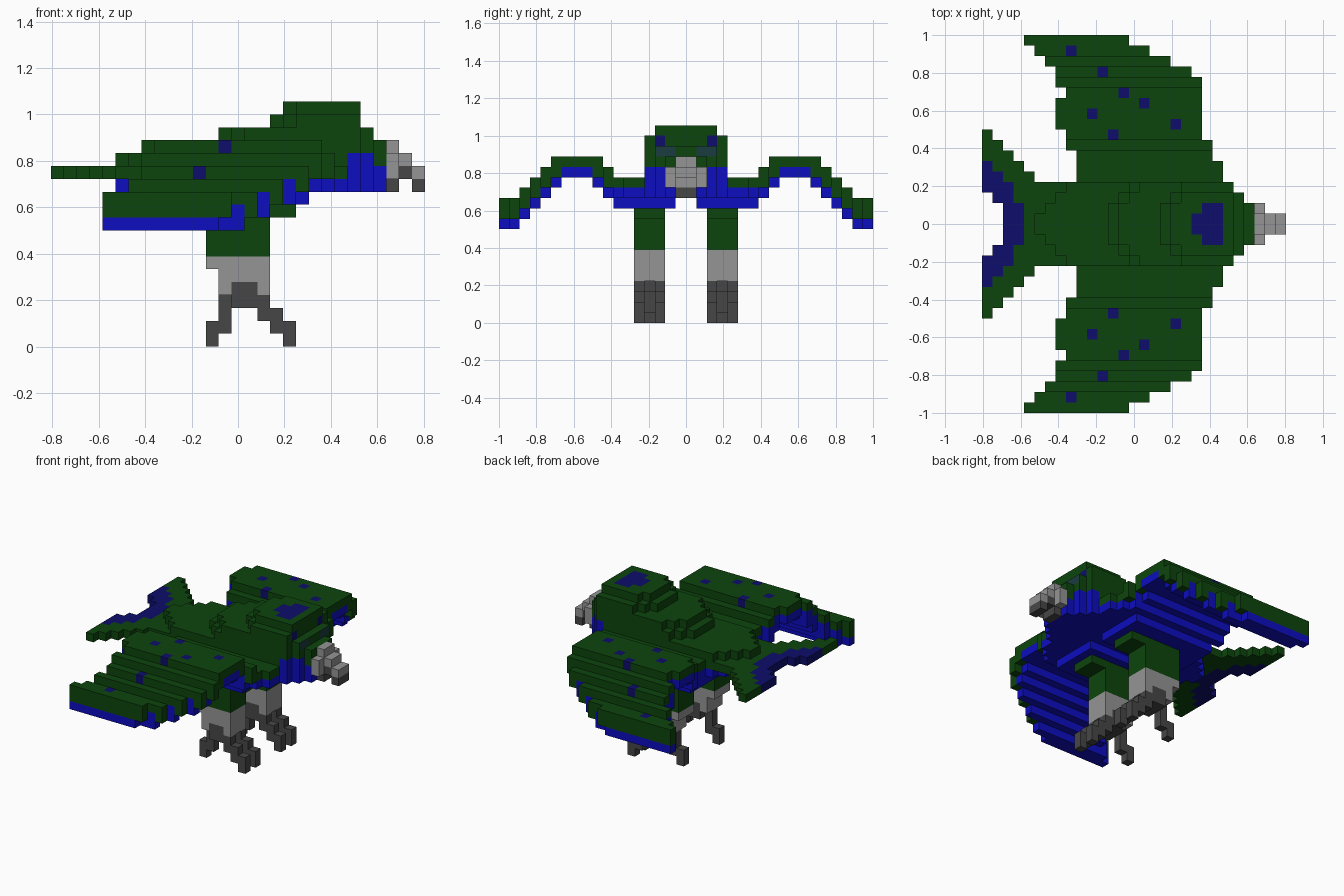
import bpy
import bmesh
from mathutils import Vector

cube = bpy.data.objects.get("Cube")
if cube:
    bpy.data.objects.remove(cube, do_unlink=True)

U = 1 / 18          # edge of one block
COLOURS = {
    "green": (0.004, 0.06, 0.004),
    "blue": (0.004, 0.004, 0.53),
    "navy": (0.004, 0.004, 0.147),
    "teal": (0.01, 0.045, 0.05),
    "light_grey": (0.30, 0.30, 0.30),
    "dark_grey": (0.062, 0.062, 0.062),
}
MATS = {}
for name, rgb in COLOURS.items():
    m = bpy.data.materials.new(name)
    m.use_nodes = True
    m.diffuse_color = (*rgb, 1)
    m.node_tree.nodes["Principled BSDF"].inputs["Base Color"].default_value = (*rgb, 1)
    MATS[name] = m
NAMES = list(COLOURS)


def fill(cells, colour, xs, ys, zs):
    """Fill an inclusive range of blocks with one colour."""
    for i in range(xs[0], xs[1] + 1):
        for k in range(ys[0], ys[1] + 1):
            for z in range(zs[0], zs[1] + 1):
                cells[i, k, z] = colour


def build(name, cells):
    """Turn half a block model into a mesh of its outer faces, mirrored in y."""
    bm = bmesh.new()
    for (i, k, z), colour in cells.items():
        centre = Vector((i - 14, k + 0.5, z + 0.5))
        for axis in range(3):
            for sign in (-1, 1):
                near = [i, k, z]
                near[axis] += sign
                if tuple(near) in cells or near[1] < 0:
                    continue
                n, a, b = Vector(), Vector(), Vector()
                n[axis] = sign / 2
                a[(axis + 1) % 3] = 0.5
                b[(axis + 2) % 3] = sign / 2
                c = centre + n
                quad = [c - a - b, c + a - b, c + a + b, c - a + b]
                f = bm.faces.new([bm.verts.new(p * U) for p in quad])
                # eye tint shows only on the face looking forward
                hidden = colour == "teal" and not (axis == 0 and sign > 0)
                f.material_index = NAMES.index("green" if hidden else colour)
    bmesh.ops.remove_doubles(bm, verts=bm.verts, dist=U / 100)
    mesh = bpy.data.meshes.new(name)
    bm.to_mesh(mesh)
    bm.free()
    for n in NAMES:
        mesh.materials.append(MATS[n])
    ob = bpy.data.objects.new(name, mesh)
    bpy.context.collection.objects.link(ob)
    mod = ob.modifiers.new("mirror", 'MIRROR')
    mod.use_axis = (False, True, False)
    mod.merge_threshold = U / 100


# Wings: per row outwards, trailing edge, leading edge and top height
wings = {}
back = [9, 9, 9, 8, 8, 7, 7, 7, 8, 7, 7, 6, 5, 4]
lead = [22, 22, 21, 21, 20, 20, 20, 20, 20, 20, 19, 17, 15, 13]
tops = [14, 14, 14, 15, 16, 16, 16, 16, 16, 15, 14, 13, 12, 12]
for n, (x0, x1, top) in enumerate(zip(back, lead, tops)):
    k = n + 4
    row = (k, k)
    fill(wings, "green", (x0, x1), row, (top - 1, top - 1))
    fill(wings, "blue", (x0, x1), row, (top - 2, top - 2))
    if k in (7, 8) or k >= 12:      # green rim on the leading edge
        wings[x1, k, top - 2] = "green"
    if not 9 <= k <= 11:            # lower step of the underside
        end = 19 if k <= 6 else x1 - 1
        fill(wings, "blue", (x0, end), row, (top - 3, top - 3))
    if k == 17:                     # wing tip
        fill(wings, "green", (x0, x1), row, (top - 2, top - 2))
# Wing spots
for i, k in ((8, 16), (11, 14), (13, 12), (15, 11), (10, 10), (12, 8), (18, 9)):
    wings[i, k, tops[k - 4] - 1] = "navy"
build("wings", wings)

# Body and head: stacked layers that narrow upwards
body = {}
ends = [25, 25, 24, 23]
layers = {12: 5, 13: 5, 14: 5, 15: 12, 16: 13, 17: 17, 18: 18}
for z, start in layers.items():
    for k in range(3 if z == 18 else 4):
        x0 = start + (k if z < 15 else max(0, k - 1))
        limit = 25 if z < 16 else 24 if z == 16 else 23
        x1 = min(ends[k], limit)
        fill(body, "blue" if z == 12 else "green", (x0, x1), (k, k), (z, z))
fill(body, "blue", (9, 19), (1, 3), (11, 11))
# Cheeks, crown patch and eyes
for (i, k, z) in list(body):
    if (i >= 23 and k >= 2 and z in (13, 14)) or (i == 25 and z == 13):
        body[i, k, z] = "blue"
fill(body, "navy", (21, 22), (0, 1), (18, 18))
body[20, 0, 18] = "navy"
body[23, 2, 17] = "navy"
fill(body, "teal", (24, 24), (1, 2), (16, 16))
build("body_and_head", body)

# Tail: one block thick fan with a dark trailing edge
tail = {}
tail_start = [2, 2, 1, 0, 0, 0, 0, 0, 0]
tail_end = [4, 5, 6, 7, 4, 3, 2, 1, 0]
dark_end = [3, 3, 2, 2, 1, 0, -1, -1, -1]
for k, (x0, x1, d) in enumerate(zip(tail_start, tail_end, dark_end)):
    fill(tail, "green", (x0, x1), (k, k), (13, 13))
    fill(tail, "navy", (x0, d), (k, k), (13, 13))
build("tail", tail)

# Beak
beak = {}
fill(beak, "light_grey", (26, 26), (0, 1), (13, 14))
beak[26, 0, 15] = beak[27, 0, 14] = beak[28, 0, 13] = "light_grey"
beak[26, 0, 12] = beak[27, 0, 13] = beak[28, 0, 12] = "dark_grey"
build("beak", beak)

# Legs: feathered thigh, shin and ankle
legs = {}
WIDE = (2, 4)
fill(legs, "green", (12, 18), WIDE, (10, 10))
fill(legs, "green", (12, 16), WIDE, (7, 9))
fill(legs, "light_grey", (12, 16), WIDE, (6, 6))
fill(legs, "light_grey", (13, 16), WIDE, (4, 5))
fill(legs, "dark_grey", (14, 15), WIDE, (3, 4))
build("legs", legs)

# Feet: two toes forward, one toe back
feet = {}
for k in (2, 4):
    fill(feet, "dark_grey", (16, 16), (k, k), (2, 3))
    fill(feet, "dark_grey", (17, 17), (k, k), (1, 2))
    fill(feet, "dark_grey", (18, 18), (k, k), (0, 1))
fill(feet, "dark_grey", (13, 13), (3, 3), (1, 3))
fill(feet, "dark_grey", (12, 12), (3, 3), (0, 1))
build("feet", feet)
